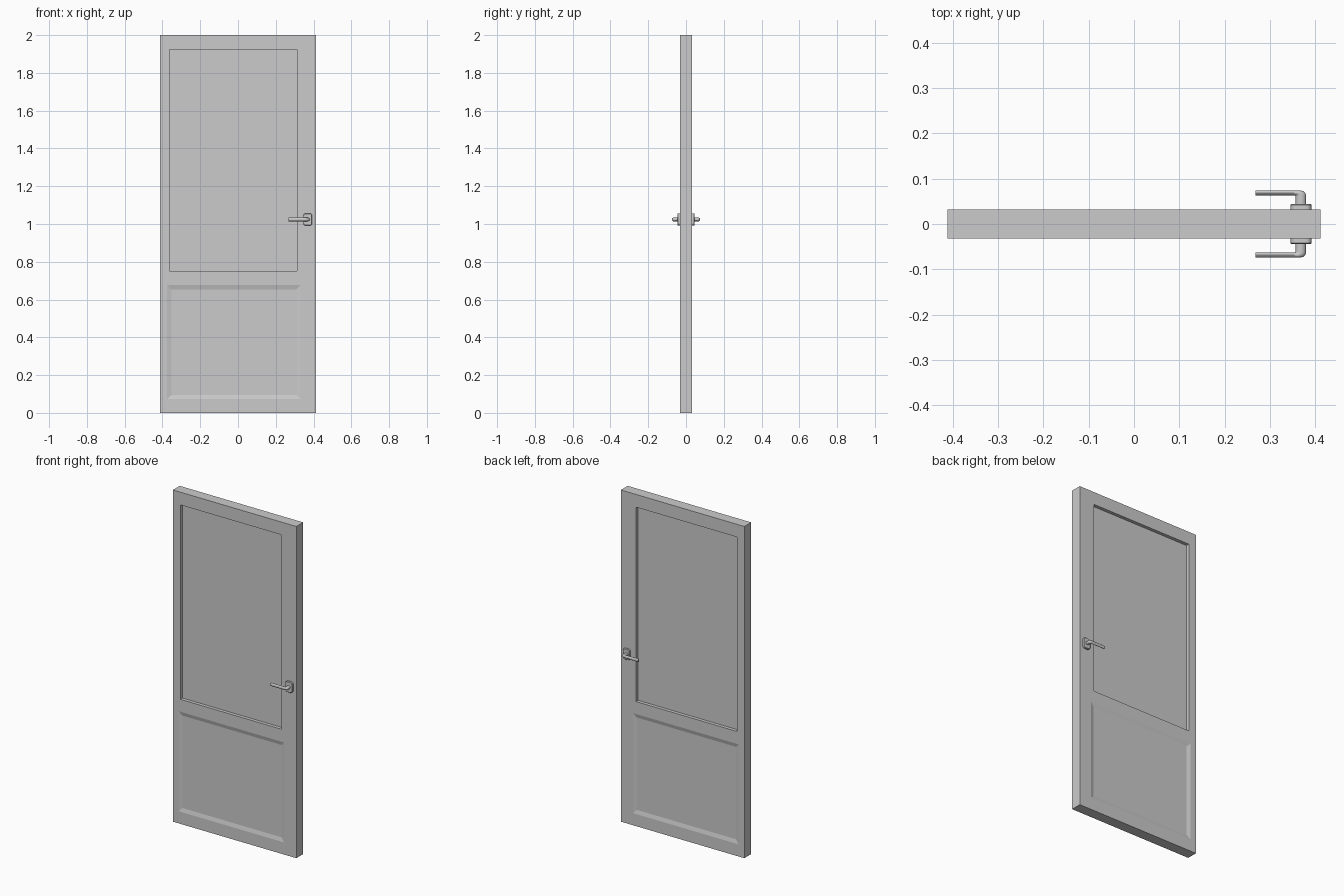
import bpy, bmesh, math
from mathutils import Vector

if "Cube" in bpy.data.objects:
    bpy.data.objects.remove(bpy.data.objects["Cube"])


def finish(name, bm, angle=35, mirror=True):
    bmesh.ops.remove_doubles(bm, verts=bm.verts, dist=1e-5)
    bmesh.ops.recalc_face_normals(bm, faces=bm.faces)
    mesh = bpy.data.meshes.new(name)
    bm.to_mesh(mesh)
    bm.free()
    obj = bpy.data.objects.new(name, mesh)
    bpy.context.collection.objects.link(obj)
    if mirror:
        mod = obj.modifiers.new("both_sides", 'MIRROR')
        mod.use_axis = (False, True, False)
        mod.merge_threshold = 1e-5
    bpy.ops.object.select_all(action='DESELECT')
    obj.select_set(True)
    bpy.context.view_layer.objects.active = obj
    bpy.ops.object.shade_smooth_by_angle(angle=math.radians(angle))
    return obj


def loft(bm, rings, cap_start=False):
    """Bridge successive closed rings of points and cap the last one."""
    loops = [[bm.verts.new(p) for p in ring] for ring in rings]
    n = len(loops[0])
    for a, b in zip(loops, loops[1:]):
        for i in range(n):
            j = (i + 1) % n
            bm.faces.new((a[i], a[j], b[j], b[i]))
    bm.faces.new(loops[-1])
    if cap_start:
        bm.faces.new(loops[0])


def rect(x0, x1, z0, z1, y):
    return [(x0, y, z0), (x1, y, z0), (x1, y, z1), (x0, y, z1)]


W, H, T = 0.412, 2.0, 0.0325     # half width, height, half thickness
SPLIT = 0.713                    # middle of the lock rail

# Door leaf: square-edged upper recess, shallow sloped lower panel
bm = bmesh.new()
upper = (-0.362, 0.312, 0.751, 1.923)
loft(bm, [rect(-W, W, SPLIT, H, -T), rect(*upper, -T), rect(*upper, -T + 0.02)])
loft(bm, [rect(-W, W, 0, SPLIT, -T),
          rect(-0.375, 0.332, 0.073, 0.676, -T),
          rect(-0.352, 0.309, 0.096, 0.653, -T + 0.006)])
bmesh.ops.remove_doubles(bm, verts=bm.verts, dist=1e-5)
# Door edges run back to the middle plane, where the mirror joins them
rim = [e for e in bm.edges if e.is_boundary]
new = bmesh.ops.extrude_edge_only(bm, edges=rim)["geom"]
for v in new:
    if isinstance(v, bmesh.types.BMVert):
        v.co.y = 0
finish("door_leaf", bm, 12)


# Rosette: rounded plate with a small chamfered rim
def rounded(hw, hh, r, y, cx=0.369, cz=1.024, seg=4):
    pts = []
    for k, (sx, sz) in enumerate(((1, 1), (-1, 1), (-1, -1), (1, -1))):
        for i in range(seg + 1):
            a = math.pi / 2 * (k + i / seg)
            pts.append((cx + sx * (hw - r) + r * math.cos(a), y,
                        cz + sz * (hh - r) + r * math.sin(a)))
    return pts


bm = bmesh.new()
loft(bm, [rounded(0.023, 0.032, 0.012, -T + 0.001),
          rounded(0.023, 0.032, 0.012, -0.0425),
          rounded(0.021, 0.030, 0.010, -0.0445)], cap_start=True)
finish("handle_rosette", bm)

# Lever: oval section swept out of the rosette and bent towards the door centre
sections = [((0.357, 0.040), (0.380, 0.040)),
            ((0.357, 0.061), (0.380, 0.062)),
            ((0.357, 0.0625), (0.3785, 0.068)),
            ((0.3565, 0.063), (0.374, 0.0725)),
            ((0.356, 0.063), (0.365, 0.0745)),
            ((0.352, 0.063), (0.352, 0.0745)),
            ((0.268, 0.063), (0.268, 0.0745))]
bm = bmesh.new()
rings = []
for inner, outer in sections:
    a = Vector((inner[0], -inner[1], 1.024))
    b = Vector((outer[0], -outer[1], 1.024))
    ring = []
    for i in range(16):
        t = math.tau * i / 16
        p = (a + b) / 2 + (b - a) / 2 * math.cos(t)
        p.z += 0.0095 * math.sin(t)
        ring.append(p)
    rings.append(ring)
loft(bm, rings, cap_start=True)
finish("handle_lever", bm)
